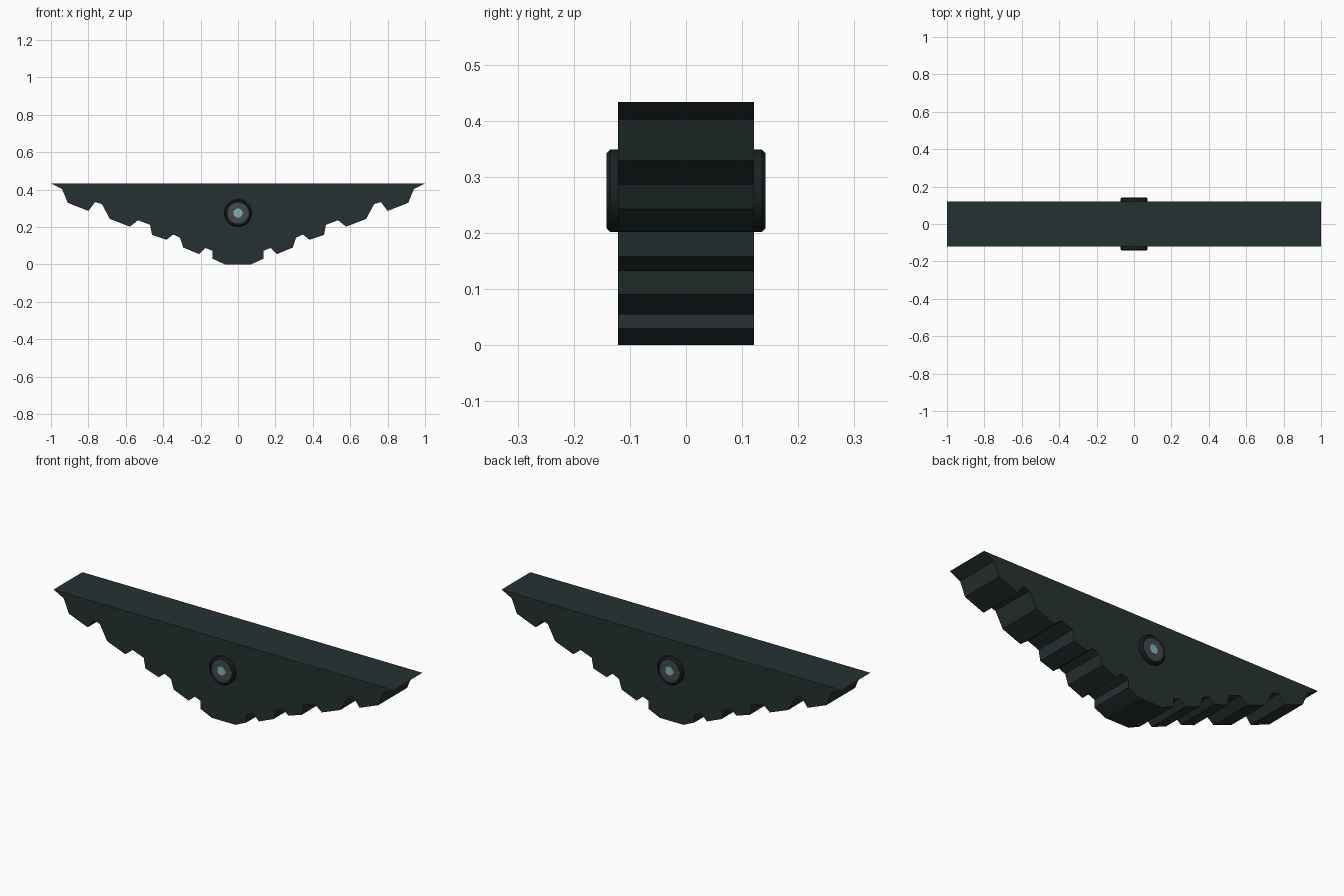
import bpy, bmesh, math

if "Cube" in bpy.data.objects:
    bpy.data.objects.remove(bpy.data.objects["Cube"])


def material(name, rgb):
    m = bpy.data.materials.new(name)
    m.diffuse_color = (*rgb, 1)
    m.use_nodes = True
    m.node_tree.nodes["Principled BSDF"].inputs["Base Color"].default_value = m.diffuse_color
    return m


BODY = material("dark green grey", (0.019, 0.031, 0.031))
RIM = material("near black", (0.011, 0.016, 0.017))
DISC = material("steel grey", (0.058, 0.068, 0.073))
GEM = material("pale cyan", (0.22, 0.45, 0.50))


def finish(name, bm, mats):
    bmesh.ops.recalc_face_normals(bm, faces=bm.faces[:])
    me = bpy.data.meshes.new(name)
    bm.to_mesh(me)
    bm.free()
    for m in mats:
        me.materials.append(m)
    ob = bpy.data.objects.new(name, me)
    bpy.context.collection.objects.link(ob)
    return ob


# Toothed rack body: half profile, mirrored in x, extruded through y
half = [(0.07, 0), (0.135, 0.03), (0.135, 0.072), (0.175, 0.088), (0.207, 0.055),
        (0.293, 0.09), (0.31, 0.143), (0.347, 0.16), (0.382, 0.132), (0.46, 0.158),
        (0.47, 0.212), (0.535, 0.236), (0.578, 0.202), (0.685, 0.243), (0.728, 0.323),
        (0.764, 0.333), (0.80, 0.286), (0.91, 0.329), (0.94, 0.402), (1.0, 0.433)]
profile = half + [(-x, z) for x, z in reversed(half)]
bm = bmesh.new()
face = bm.faces.new([bm.verts.new((x, -0.121, z)) for x, z in profile])
ext = bmesh.ops.extrude_face_region(bm, geom=[face])
bmesh.ops.translate(bm, vec=(0, 0.242, 0),
                    verts=[v for v in ext["geom"] if isinstance(v, bmesh.types.BMVert)])
finish("toothed_body", bm, [BODY])


def lathe(name, rings, sides, sign, mats, split):
    """Revolve (radius, depth) rings about the y axis, closing the last ring;
    bands from index split onwards take the second material."""
    bm = bmesh.new()
    loops = []
    for r, y in rings:
        loops.append([bm.verts.new((r * math.cos(a), sign * y, 0.275 + r * math.sin(a)))
                      for a in (2 * math.pi * (i + 0.5) / sides for i in range(sides))])
    for k in range(len(loops) - 1):
        for i in range(sides):
            j = (i + 1) % sides
            f = bm.faces.new((loops[k][i], loops[k][j], loops[k + 1][j], loops[k + 1][i]))
            f.material_index = int(k >= split)
    cap = bm.faces.new(loops[-1])
    cap.material_index = len(mats) - 1
    # close the hidden inner end so normals are consistent
    bm.faces.new(list(reversed(loops[0])))
    ob = finish(name, bm, mats)
    bpy.ops.object.select_all(action='DESELECT')
    ob.select_set(True)
    bpy.context.view_layer.objects.active = ob
    bpy.ops.object.shade_smooth_by_angle(angle=math.radians(30))


# Pivot boss with recessed disc and gem on each side
for side, s in (("front", -1), ("back", 1)):
    lathe(side + "_boss",
          [(0.074, 0.11), (0.074, 0.135), (0.067, 0.142), (0.061, 0.142), (0.058, 0.138)],
          24, s, [RIM, DISC], 3)
    lathe(side + "_gem", [(0.025, 0.13), (0.025, 0.140)], 8, s, [GEM], 9)
